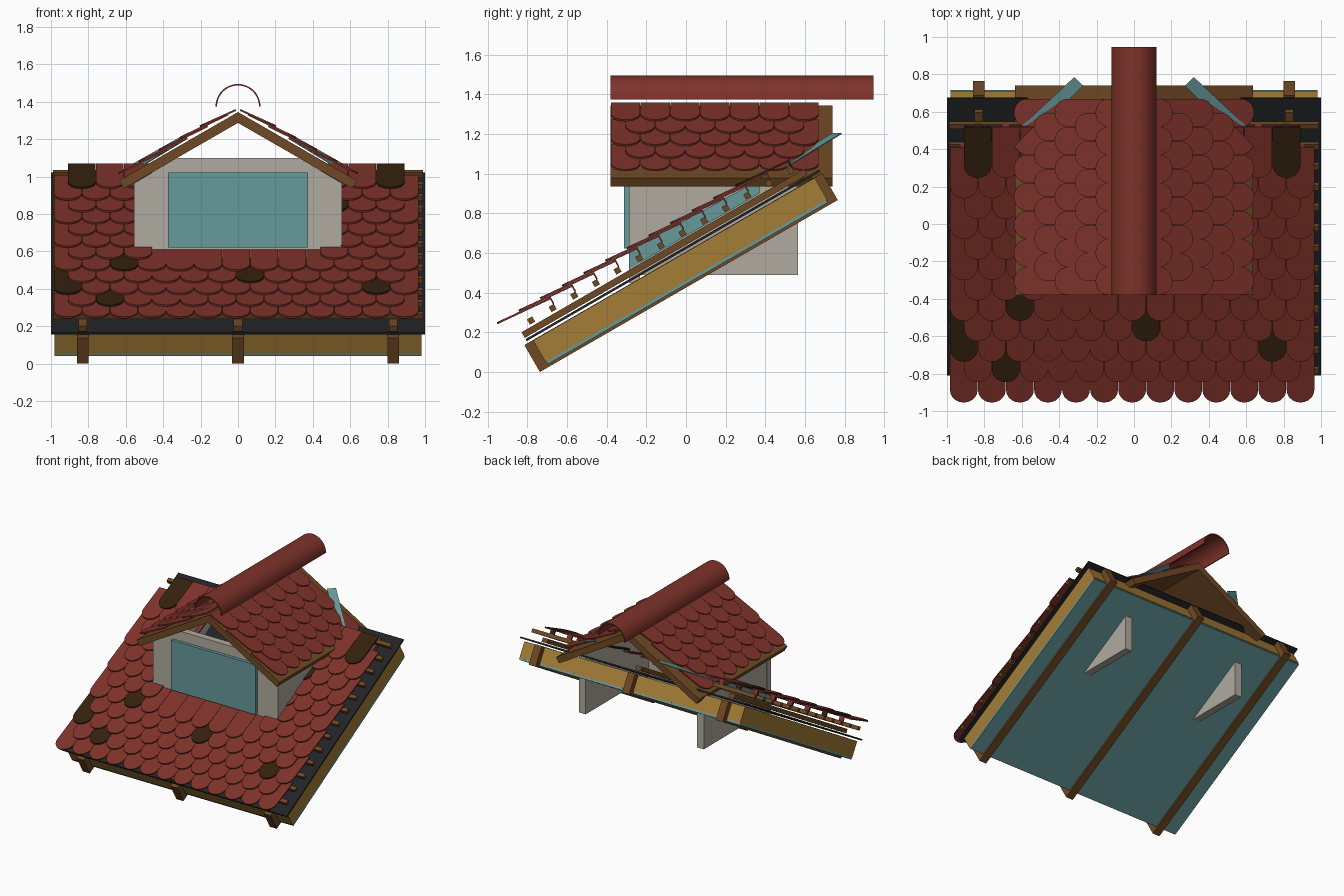
import bpy, bmesh, math
from mathutils import Vector as V

if "Cube" in bpy.data.objects:
    bpy.data.objects.remove(bpy.data.objects["Cube"])

C30, S30 = math.cos(math.radians(30)), 0.5
T30 = S30 / C30
X, Y, Z = V((1, 0, 0)), V((0, 1, 0)), V((0, 0, 1))


def material(name, rgb):
    m = bpy.data.materials.new(name)
    m.diffuse_color = (*rgb, 1)
    m.use_nodes = True
    m.node_tree.nodes["Principled BSDF"].inputs["Base Color"].default_value = m.diffuse_color
    return m


RED = material("clay_red", (0.21, 0.032, 0.023))
DARK = material("dark_brown_tile", (0.035, 0.015, 0.004))
TIMBER = material("timber_brown", (0.16, 0.066, 0.017))
OCHRE = material("insulation_ochre", (0.37, 0.205, 0.037))
BLACK = material("membrane_black", (0.016, 0.017, 0.019))
TEAL = material("blue_green", (0.135, 0.32, 0.33))
PLASTER = material("plaster_grey", (0.44, 0.41, 0.35))


def finish(bm, name, *mats):
    bmesh.ops.recalc_face_normals(bm, faces=bm.faces)
    me = bpy.data.meshes.new(name)
    bm.to_mesh(me)
    bm.free()
    for m in mats:
        me.materials.append(m)
    ob = bpy.data.objects.new(name, me)
    bpy.context.collection.objects.link(ob)
    return ob


def add_prism(bm, pts, vec, index=0):
    """Closed solid: polygon swept along a vector."""
    a = [bm.verts.new(p) for p in pts]
    b = [bm.verts.new(V(p) + vec) for p in pts]
    faces = [bm.faces.new(a[::-1]), bm.faces.new(b)]
    n = len(a)
    for i in range(n):
        j = (i + 1) % n
        faces.append(bm.faces.new((a[i], a[j], b[j], b[i])))
    for f in faces:
        f.material_index = index


def prism(name, pts, vec, mat):
    bm = bmesh.new()
    add_prism(bm, pts, vec)
    return finish(bm, name, mat)


def slope(x, s, n):
    """Point on the main roof: s runs up the slope, n away from it."""
    return V((x, -0.737 + s * C30 - n * S30, s * S30 + n * C30))


def slab(name, x0, x1, s0, s1, n0, n1, mat):
    pts = [slope(x0, s, n) for s, n in ((s0, n0), (s1, n0), (s1, n1), (s0, n1))]
    return prism(name, pts, X * (x1 - x0), mat)


def box(name, lo, hi, mat):
    lo, hi = V(lo), V(hi)
    d = hi - lo
    pts = [lo, lo + X * d.x, lo + X * d.x + Y * d.y, lo + Y * d.y]
    return prism(name, pts, Z * d.z, mat)


def add_tile(bm, low, high, across, index=0, width=0.148, thick=0.01):
    """Plate with a round lower end, from its tip to its upper edge."""
    along = (high - low).normalized()
    normal = across.cross(along)
    if normal.z < 0:
        normal = -normal
    r = width / 2
    pts = [high - across * r]
    for i in range(11):
        t = math.pi * i / 10
        pts.append(low + along * (r - r * math.sin(t)) - across * (r * math.cos(t)))
    pts.append(high + across * r)
    add_prism(bm, pts, normal * thick, index)


# Main roof layers, from the ceiling outwards
slab("ceiling_board", -0.98, 0.98, 0.055, 1.685, 0.014, 0.03, TEAL)
slab("insulation", -0.98, 0.98, 0.05, 1.69, 0.03, 0.155, OCHRE)
slab("membrane", -1, 1, 0.02, 1.73, 0.168, 0.18, BLACK)
for i, x in enumerate((-0.83, 0, 0.83)):
    slab(f"rafter_{i}", x - 0.031, x + 0.031, 0, 1.735, 0, 0.157, TIMBER)
    slab(f"counter_batten_{i}", x - 0.024, x + 0.024, 0.02, 1.665, 0.187, 0.22, TIMBER)
for k in range(13):
    s = 0.091 + 0.126 * k
    for side, x0, x1 in (("left", -0.99, -0.5), ("right", 0.5, 0.99)):
        if k > 4:
            slab(f"batten_{side}_{k}", x0, x1, s - 0.015, s + 0.015, 0.232, 0.262, TIMBER)
    if k <= 4:
        slab(f"batten_{k}", -0.99, 0.99, s - 0.015, s + 0.015, 0.232, 0.262, TIMBER)

# Main roof tiles: staggered rows, left open where the dormer stands
dark_tiles = {(1, 1), (2, 0), (2, 11), (3, 6), (4, 2), (9, 9), (11, 0), (11, 11)}
bm = bmesh.new()
for k in range(12):
    s = -0.064 + 0.126 * k
    for i in range(13 - k % 2):
        x = -0.91 + 0.15 * i + 0.075 * (k % 2)
        if k >= 5 and abs(x) < 0.5:
            continue
        add_tile(bm, slope(x, s, 0.316), slope(x, s + 0.3, 0.29), X,
                 int((k, i) in dark_tiles))
        # hook resting on the batten
        hook = [slope(x - 0.02, s + a, b) for a, b in
                ((0.292, 0.262), (0.3, 0.262), (0.3, 0.291), (0.292, 0.291))]
        add_prism(bm, hook, X * 0.04, int((k, i) in dark_tiles))
finish(bm, "main_roof_tiles", RED, DARK)

# Dormer walls and window
front = [(-0.555, 0.45), (0.555, 0.45), (0.555, 0.965), (0.325, 1.1), (-0.325, 1.1), (-0.555, 0.965)]
prism("dormer_front_wall", [V((x, -0.287, z)) for x, z in front], Y * 0.055, PLASTER)
box("window_pane", (-0.375, -0.312, 0.622), (0.375, -0.28, 1.022), TEAL)
for name, m in (("left", -1), ("right", 1)):
    cheek = [(0.495, 0.49), (0.554, 0.49), (0.554, 0.965), (0.495, 1.0)]
    prism(f"cheek_wall_{name}", [V((m * x, -0.286, z)) for x, z in cheek], Y * 0.851, PLASTER)
    # Side flashing along the cheek, and valley flashing at the back
    flash = [(-0.287, 0.52), (0.37, 0.9), (0.37, 0.97), (-0.287, 0.61)]
    prism(f"side_flashing_{name}", [V((m * 0.556, y, z)) for y, z in flash], X * m * 0.006, TEAL)
    valley = [V((m * x, y, z)) for x, y, z in
              ((0.32, 0.785, 1.2), (0.272, 0.74, 1.2), (0.552, 0.46, 1.03), (0.62, 0.505, 1.03))]
    prism(f"valley_flashing_{name}", valley, Z * 0.006, TEAL)

# Dormer roof deck
deck = [(0, 1.345), (0.635, 0.979), (0.61, 0.936), (0, 1.287), (-0.61, 0.936), (-0.635, 0.979)]
prism("dormer_roof_deck", [V((x, -0.38, z)) for x, z in deck], Y * 1.12, TIMBER)

# Dormer roof tiles, mirrored over the ridge
bm = bmesh.new()
for m in (-1, 1):
    for j in range(5):
        x0 = 0.638 - 0.109 * j
        x1 = max(x0 - 0.26, 0.01)
        for i in range(7 - j % 2):
            y = -0.38 + 0.075 + 0.15 * i + 0.075 * (j % 2)
            low = V((m * x0, y, 1.345 - T30 * x0 + 0.036))
            high = V((m * x1, y, 1.345 - T30 * x1 + 0.012))
            add_tile(bm, low, high, Y)
finish(bm, "dormer_roof_tiles", RED)

# Half-round ridge cap
arc = []
for r, order in ((0.12, range(25)), (0.112, range(24, -1, -1))):
    for i in order:
        t = math.pi * i / 24
        arc.append(V((r * math.cos(t), -0.38, 1.375 + r * math.sin(t))))
cap = prism("ridge_cap", arc, Y * 1.325, RED)
bpy.context.view_layer.objects.active = cap
cap.select_set(True)
bpy.ops.object.shade_smooth_by_angle(angle=math.radians(30))
